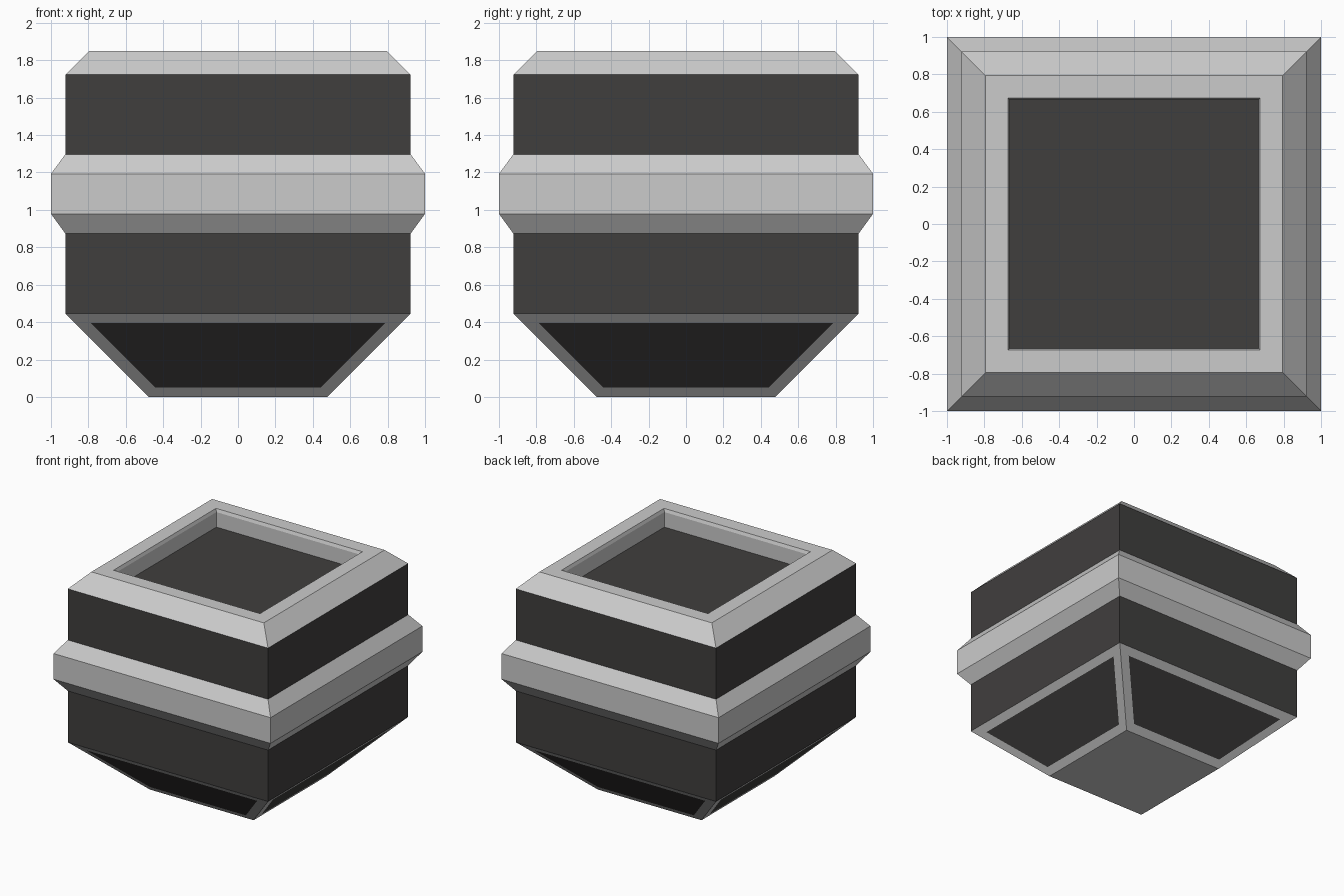
import bpy, bmesh

if "Cube" in bpy.data.objects:
    bpy.data.objects.remove(bpy.data.objects["Cube"])

dark = bpy.data.materials.new("dark_panel")
dark.diffuse_color = (0.051, 0.049, 0.048, 1)
dark.use_nodes = True
dark.node_tree.nodes["Principled BSDF"].inputs["Base Color"].default_value = dark.diffuse_color


def square_loft(name, profile, mat=None, cap_start=False, cap_end=False, inset=0):
    """Skin square rings given as (half width, z), listed so faces point outward."""
    bm = bmesh.new()
    rings = [[bm.verts.new((sx * w, sy * w, z))
              for sx, sy in ((-1, -1), (1, -1), (1, 1), (-1, 1))] for w, z in profile]
    sides = []
    for a, b in zip(rings, rings[1:]):
        for i in range(4):
            j = (i + 1) % 4
            sides.append(bm.faces.new((a[i], a[j], b[j], b[i])))
    if cap_start:
        bm.faces.new(rings[0][::-1])
    if cap_end:
        bm.faces.new(rings[-1])
    bm.normal_update()
    if inset:
        # Inset leaves a grey frame around each dark centre panel
        bmesh.ops.inset_individual(bm, faces=sides, thickness=inset, use_even_offset=True)
        for f in sides:
            f.material_index = 1
    me = bpy.data.meshes.new(name)
    bm.to_mesh(me)
    bm.free()
    if inset:
        me.materials.append(None)
        me.materials.append(dark)
    elif mat:
        me.materials.append(mat)
    ob = bpy.data.objects.new(name, me)
    bpy.context.collection.objects.link(ob)
    return ob


W = 0.923  # half width of the main walls

# Tapered foot with framed dark panels
square_loft("tapered_base", [(0.478, 0), (W, 0.445)], cap_start=True, inset=0.07)
# Dark walls below and above the band
square_loft("lower_wall", [(W, 0.445), (W, 0.873)], dark)
square_loft("upper_wall", [(W, 1.297), (W, 1.723)], dark)
# Bevelled belt around the middle
square_loft("middle_band", [(W, 0.873), (1, 0.979), (1, 1.193), (W, 1.297)])
# Chamfered top rim running down into the shallow recess
square_loft("top_rim", [(W, 1.723), (0.795, 1.85), (0.675, 1.85),
                        (0.665, 1.825), (0.665, 1.70)])
# Dark floor of the recess
square_loft("recess_floor", [(0.665, 1.70)], dark, cap_end=True)
